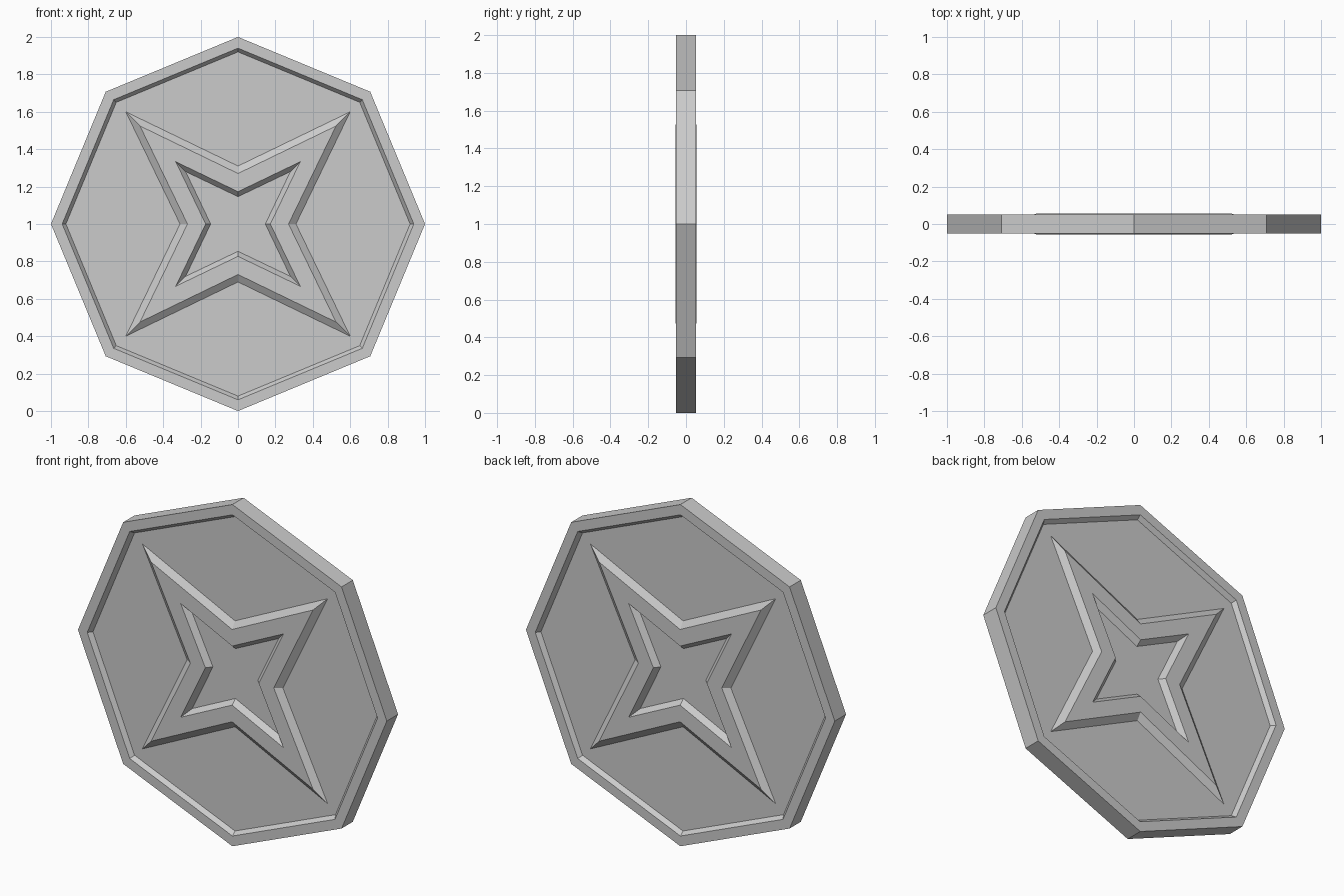
import bpy, bmesh
from math import sin, cos, pi

if "Cube" in bpy.data.objects:
    bpy.data.objects.remove(bpy.data.objects["Cube"])

# Each ring has 8 points: radius on the axes, radius on the diagonals, half depth
Q = 2 ** 0.5
front_rings = [
    (1.0, 1.0, 0.052),              # outer rim edge
    (0.94, 0.94, 0.052),            # inner rim edge
    (0.92, 0.92, 0.0275),           # foot of the rim
    (0.31, 0.60 * Q, 0.0275),       # foot of the raised star
    (0.27, 0.524 * Q, 0.055),       # top of the raised star
    (0.173, 0.333 * Q, 0.055),      # edge of the star recess
    (0.146, 0.28 * Q, 0.0235),      # floor of the star recess
]
# Back floor to back rim, then front rim to front floor
rings = [(a, d, y) for a, d, y in reversed(front_rings)]
rings += [(a, d, -y) for a, d, y in front_rings]


def add_ring(bm, axis_r, diag_r, y):
    pts = []
    for k in range(8):
        r = diag_r if k % 2 else axis_r
        t = k * pi / 4
        pts.append(bm.verts.new((r * cos(t), y, 1 + r * sin(t))))
    return pts


# Octagonal medallion lofted through the rings
bm = bmesh.new()
loops = [add_ring(bm, *r) for r in rings]
for lo, hi in zip(loops, loops[1:]):
    for k in range(8):
        n = (k + 1) % 8
        bm.faces.new((lo[k], lo[n], hi[n], hi[k]))
bm.faces.new(loops[0])
bm.faces.new(loops[-1])
bmesh.ops.recalc_face_normals(bm, faces=bm.faces)

mesh = bpy.data.meshes.new("octagonal_medallion")
bm.to_mesh(mesh)
bm.free()
bpy.context.collection.objects.link(bpy.data.objects.new("octagonal_medallion", mesh))
